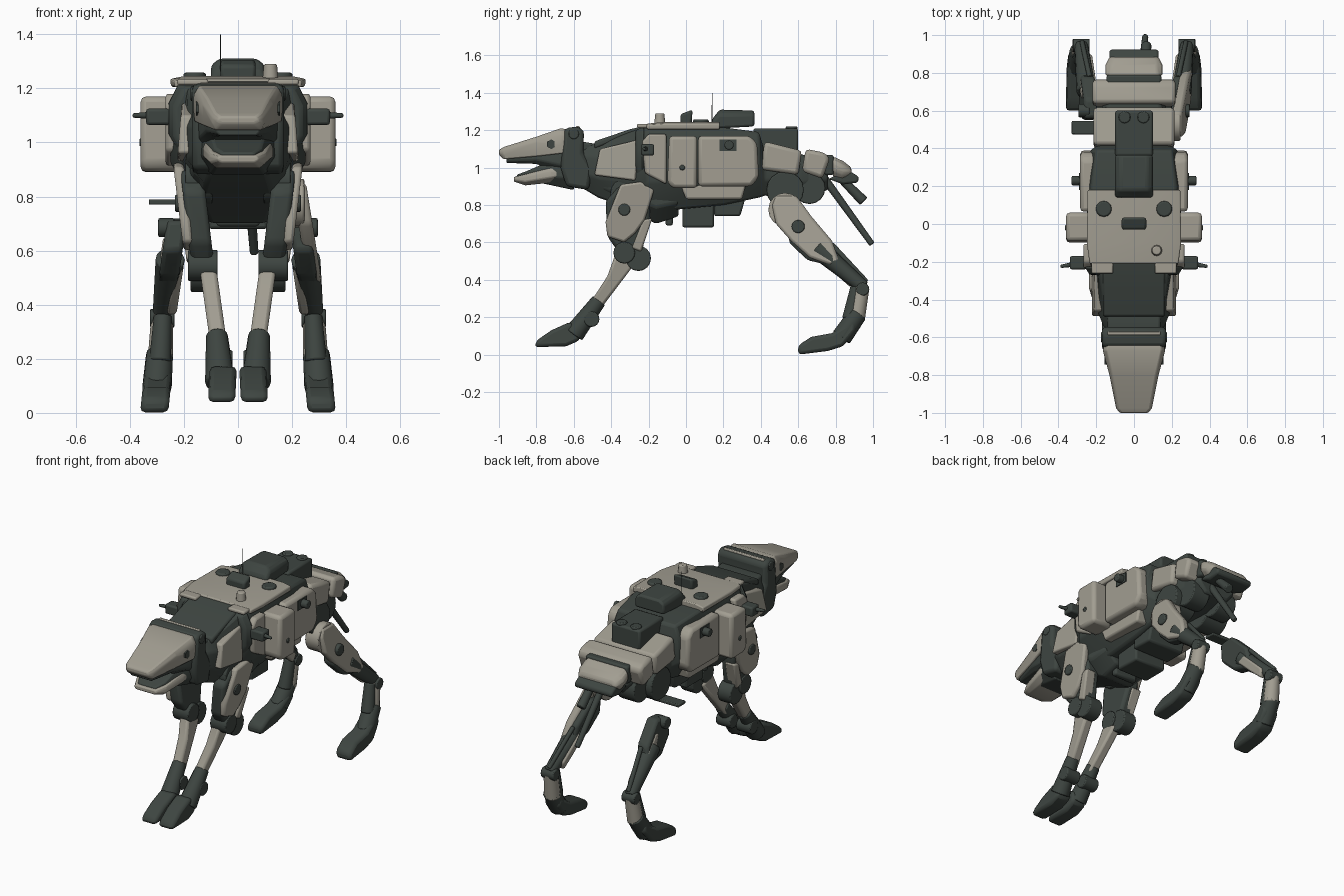
import bpy, bmesh, math
from mathutils import Vector, Matrix


def material(name, rgb):
    m = bpy.data.materials.new(name)
    m.diffuse_color = (*rgb, 1)
    return m


LIGHT = material("warm grey armour", (0.36, 0.34, 0.285))
DARK = material("dark green frame", (0.048, 0.060, 0.053))
BOTH = (1, -1)


def finish(name, bm, mat, bevel=0.0):
    bmesh.ops.recalc_face_normals(bm, faces=bm.faces)
    me = bpy.data.meshes.new(name)
    bm.to_mesh(me)
    bm.free()
    me.materials.append(mat)
    ob = bpy.data.objects.new(name, me)
    bpy.context.collection.objects.link(ob)
    bpy.context.view_layer.objects.active = ob
    ob.select_set(True)
    bpy.ops.object.shade_smooth_by_angle(angle=math.radians(35))
    ob.select_set(False)
    if bevel:
        b = ob.modifiers.new("soft edges", "BEVEL")
        b.width, b.segments, b.limit_method = bevel, 2, "ANGLE"
    return ob


def skin(bm, rings):
    """Join rings of equal size and cap the ends."""
    vs = [[bm.verts.new(p) for p in r] for r in rings]
    n = len(vs[0])
    for a, b in zip(vs, vs[1:]):
        for i in range(n):
            bm.faces.new((a[i], a[(i + 1) % n], b[(i + 1) % n], b[i]))
    bm.faces.new(vs[0])
    bm.faces.new(vs[-1])


def prism(name, pts, x, w, mat, lean=0.0, bevel=0.012, sides=(1,)):
    """Side outline (y, z) extruded by half width w about x, leaning in x with height."""
    zm = sum(p[1] for p in pts) / len(pts)
    for s in sides:
        bm = bmesh.new()
        skin(bm, [[(s * (x + d * w + lean * (z - zm)), y, z) for y, z in pts] for d in (-1, 1)])
        finish(name, bm, mat, bevel)


def box(name, x, y, z, mat, bevel=0.012, sides=(1,)):
    """Box from (min, max) ranges."""
    pts = [(y[0], z[0]), (y[1], z[0]), (y[1], z[1]), (y[0], z[1])]
    prism(name, pts, (x[0] + x[1]) / 2, (x[1] - x[0]) / 2, mat, 0, bevel, sides)


def hull(name, sections, mat, bevel=0.012):
    """Eight-sided body through sections (y, z0, z1, bottom, middle, top half widths)."""
    bm = bmesh.new()
    rings = []
    for y, z0, z1, wb, wm, wt in sections:
        h = z1 - z0
        half = [(wb, z0), (wm, z0 + 0.35 * h), (wm, z0 + 0.75 * h), (wt, z1)]
        rings.append([(x, y, z) for x, z in half] + [(-x, y, z) for x, z in reversed(half)])
    skin(bm, rings)
    return finish(name, bm, mat, bevel)


def limb(name, a, b, r0, r1, mat, sides=(1,), n=12, bevel=0.006):
    """Tapered round bar between two points."""
    for s in sides:
        p, q = Vector((s * a[0], *a[1:])), Vector((s * b[0], *b[1:]))
        d = q - p
        bm = bmesh.new()
        mx = Matrix.Translation((p + q) / 2) @ d.to_track_quat("Z", "Y").to_matrix().to_4x4()
        bmesh.ops.create_cone(bm, cap_ends=True, segments=n, radius1=r0, radius2=r1,
                              depth=d.length, matrix=mx)
        finish(name, bm, mat, bevel)


def disc(name, x, y, z, r, w, mat, sides=(1,), n=16):
    limb(name, (x - w, y, z), (x + w, y, z), r, r, mat, sides, n)


# Body frame
hull("body_frame", [(-0.57, 0.90, 1.12, .10, .15, .11), (-0.47, 0.84, 1.13, .12, .19, .15),
                    (-0.27, 0.77, 1.20, .14, .205, .185), (-0.21, 0.76, 1.215, .15, .25, .22),
                    (0.20, 0.80, 1.215, .15, .25, .225), (0.39, 0.84, 1.19, .15, .23, .20),
                    (0.42, 0.85, 1.09, .14, .19, .17), (0.62, 0.84, 1.07, .12, .17, .14),
                    (0.76, 0.88, 1.04, .08, .13, .10)], DARK)
hull("front_bulkhead", [(-0.27, 0.93, 1.2, .19, .235, .20), (-0.225, 0.93, 1.22, .20, .262, .225)], DARK)
hull("chest", [(-0.45, 0.84, 1.0, .10, .17, .15), (-0.30, 0.77, 0.98, .13, .19, .17),
               (-0.16, 0.70, 0.95, .10, .19, .17), (-0.04, 0.74, 0.95, .10, .18, .16)], DARK)
box("belly_box", (-.11, .11), (-0.02, 0.15), (0.68, 0.86), DARK)
prism("belly_rear", [(0.15, 0.74), (0.29, 0.74), (0.33, 0.88), (0.15, 0.88)], 0, .13, DARK)
box("belly_foot", (-.08, .08), (-0.11, -0.07), (0.69, 0.8), DARK)

# Deck and its fittings
hull("top_deck", [(-0.21, 1.205, 1.235, .235, .235, .21), (-0.10, 1.205, 1.245, .245, .25, .20),
                  (0.18, 1.205, 1.245, .245, .245, .19)], LIGHT, 0.006)
box("deck_prong", (.11, .225), (-0.262, -0.2), (1.212, 1.234), LIGHT, .008, BOTH)
prism("front_deck_plate", [(-0.49, 1.10), (-0.30, 1.17), (-0.2, 1.2), (-0.2, 1.228),
                           (-0.3, 1.205), (-0.49, 1.14)], 0, .165, DARK)
hull("turret_box", [(0.14, 1.2, 1.26, .1, .1, .08), (0.18, 1.21, 1.31, .1, .1, .07),
                    (0.365, 1.22, 1.305, .1, .1, .07)], DARK)
box("spine_box", (-.1, .1), (0.36, 0.60), (1.08, 1.21), DARK)
for sx in BOTH:
    limb("spine_cap", (sx * .05, .565, 1.2), (sx * .05, .565, 1.22), .032, .032, DARK)
    limb("deck_cap", (sx * .16, .08, 1.23), (sx * .16, .08, 1.258), .045, .04, DARK)
prism("sight_box", [(-0.03, 1.23), (0.03, 1.23), (0.035, 1.31), (-0.03, 1.285)], 0, .065, DARK)
limb("deck_post", (.12, -.14, 1.23), (.12, -.14, 1.29), .03, .024, LIGHT)
limb("antenna", (-.065, .14, 1.2), (-.065, .14, 1.4), .003, .002, DARK, n=6, bevel=0)

# Side armour
prism("side_pod", [(-0.10, 0.92), (-0.07, 0.89), (0.06, 0.89), (0.06, 1.17), (-0.09, 1.17)],
      .29, .07, LIGHT, 0, .02, BOTH)
prism("rear_side_panel", [(0.065, 0.9), (0.35, 0.9), (0.39, 0.95), (0.38, 1.13), (0.34, 1.17),
                          (0.065, 1.17)], .235, .05, LIGHT, 0, .02, BOTH)
prism("front_side_panel", [(-0.22, 0.97), (-0.105, 0.91), (-0.105, 1.18), (-0.2, 1.18),
                           (-0.235, 1.14)], .235, .033, LIGHT, 0, .012, BOTH)
prism("side_skirt", [(0.0, 0.83), (0.30, 0.83), (0.32, 0.91), (-0.03, 0.91)], .19, .04, LIGHT, 0, .012, BOTH)
prism("shoulder_panel", [(-0.49, 0.96), (-0.27, 0.93), (-0.25, 1.15), (-0.46, 1.10)],
      .193, .024, LIGHT, -.08, .01, BOTH)
box("panel_port", (.28, .29), (0.18, 0.27), (1.09, 1.15), DARK, 0, BOTH)
disc("panel_knob", .305, .23, 1.12, .025, .025, DARK, BOTH)
disc("pod_knob", .285, -.02, 1.0, .015, .08, DARK, BOTH)
limb("side_gun", (.24, -.2, 1.1), (.39, -.225, 1.1), .02, .008, DARK, BOTH)
box("gun_mount", (.25, .34), (-0.24, -0.17), (1.065, 1.125), DARK, .01, BOTH)

# Hindquarters
prism("rump_panel", [(0.40, 0.99), (0.60, 0.96), (0.62, 1.09), (0.42, 1.14)], 0, .215, LIGHT, 0, .02)
prism("rump_rear", [(0.62, 0.98), (0.73, 0.94), (0.77, 1.05), (0.74, 1.08), (0.64, 1.10)], 0, .22, LIGHT, 0, .02)
box("tail_gap", (-.145, .145), (0.74, 0.79), (0.96, 1.068), DARK)
hull("tail_cover", [(0.785, 0.95, 1.06, .12, .152, .13), (0.84, 0.93, 1.035, .12, .152, .12),
                    (0.885, 0.95, 1.0, .10, .13, .10)], LIGHT, 0.015)
prism("tail_tip", [(0.76, 0.94), (0.84, 0.91), (0.92, 0.92), (0.925, 0.95), (0.87, 0.985)], 0, .13, DARK)
limb("tail_rod", (.03, .72, .97), (.06, .995, .59), .022, .016, DARK)
limb("tail_strut", (.06, .8, .97), (.065, .95, .82), .02, .028, DARK)
disc("hip_mass", .12, .53, .88, .1, .08, DARK, BOTH)
disc("hip_rear_mass", .1, .66, .89, .085, .06, DARK, BOTH)
box("hip_plate", (-.33, -.15), (0.475, 0.545), (0.77, 0.79), DARK, .005)

# Neck and head
prism("neck", [(-0.62, 0.94), (-0.44, 0.9), (-0.44, 1.12), (-0.56, 1.14), (-0.62, 1.12)], 0, .14, DARK)
prism("neck_collar", [(-0.67, 1.0), (-0.64, 0.9), (-0.52, 0.88), (-0.5, 1.0), (-0.55, 1.08),
                      (-0.545, 1.2), (-0.58, 1.22), (-0.65, 1.21)], 0, .17, DARK, 0, .02)
box("collar_band", (-.14, .14), (-0.588, -0.568), (1.2, 1.222), LIGHT, .005)
disc("collar_bolt", .165, -.6, 1.18, .028, .01, DARK, BOTH)
hull("head_shell", [(-1.0, 1.07, 1.095, .06, .075, .065), (-0.975, 1.045, 1.11, .085, .095, .085),
                    (-0.80, 1.06, 1.165, .125, .13, .115), (-0.67, 1.075, 1.21, .16, .165, .145),
                    (-0.635, 1.08, 1.205, .155, .16, .14)], LIGHT, .01)
hull("upper_mouth", [(-0.96, 1.025, 1.06, .07, .08, .07), (-0.80, 1.02, 1.08, .09, .12, .11),
                     (-0.64, 0.95, 1.12, .11, .15, .14)], DARK)
hull("lower_jaw", [(-0.92, 0.925, 0.95, .06, .075, .065), (-0.86, 0.905, 0.965, .08, .105, .10),
                   (-0.72, 0.92, 1.0, .09, .13, .12), (-0.67, 0.94, 0.99, .09, .125, .11)], LIGHT)
hull("throat", [(-0.905, 0.94, 0.962, .05, .06, .055), (-0.85, 0.93, 0.982, .07, .09, .085),
                (-0.74, 0.91, 1.03, .08, .115, .10), (-0.6, 0.88, 1.06, .10, .15, .13)], DARK)
for s in BOTH:
    limb("eye_plate", (s * .145, -.72, 1.125), (s * .156, -.72, 1.125), .026, .026, DARK, n=6, bevel=0)

# Front legs
disc("shoulder_joint", .145, -.32, .86, .085, .05, DARK, BOTH)
prism("front_thigh_frame", [(-0.43, 0.82), (-0.36, 0.9), (-0.2, 0.87), (-0.19, 0.72), (-0.24, 0.54),
                            (-0.34, 0.52), (-0.42, 0.63)], .15, .042, DARK, .12, .018, BOTH)
prism("front_thigh_plate", [(-0.35, 0.91), (-0.24, 0.925), (-0.17, 0.88), (-0.22, 0.72), (-0.27, 0.65),
                            (-0.33, 0.60), (-0.42, 0.63), (-0.43, 0.71)], .20, .02, LIGHT, .12, .012, BOTH)
prism("front_thigh_strip", [(-0.23, 0.72), (-0.18, 0.73), (-0.24, 0.55), (-0.29, 0.57)],
      .165, .035, LIGHT, .12, .01, BOTH)
disc("front_thigh_bolt", .215, -.33, .775, .032, .018, DARK, BOTH)
disc("elbow_front", .13, -.33, .545, .058, .055, DARK, BOTH)
disc("elbow_rear", .13, -.255, .515, .068, .045, DARK, BOTH)
prism("forearm", [(-0.38, 0.53), (-0.27, 0.49), (-0.46, 0.24), (-0.53, 0.25), (-0.42, 0.42)],
      .09, .031, LIGHT, .14, .014, BOTH)
limb("wrist", (.078, -.465, .29), (.066, -.60, .11), .04, .056, DARK, BOTH)
disc("wrist_joint", .07, -.505, .19, .042, .05, DARK, BOTH)
prism("front_foot", [(-0.62, 0.175), (-0.56, 0.14), (-0.57, 0.075), (-0.64, 0.045), (-0.81, 0.04),
                     (-0.80, 0.075), (-0.72, 0.13)], .058, .05, DARK, -.05, .018, BOTH)

# Rear legs: the hip end and full thigh armour exist on one side only
disc("rear_hip_disc", .2, .53, .775, .09, .045, LIGHT)
disc("rear_hip_core", .165, .53, .775, .05, .03, DARK)
prism("rear_thigh_plate", [(0.46, 0.80), (0.48, 0.85), (0.59, 0.85), (0.67, 0.74), (0.78, 0.61),
                           (0.82, 0.50), (0.77, 0.48), (0.66, 0.52), (0.56, 0.61), (0.48, 0.70)],
      .255, .026, LIGHT, -.16, .014)
prism("rear_thigh_frame", [(0.56, 0.71), (0.66, 0.72), (0.78, 0.60), (0.8, 0.47), (0.65, 0.505),
                           (0.55, 0.6)], .242, .037, DARK, -.14, .016, BOTH)
prism("rear_thigh_patch", [(0.66, 0.64), (0.69, 0.65), (0.78, 0.56), (0.80, 0.49), (0.71, 0.54)],
      .265, .022, LIGHT, -.14, .01, (-1,))
disc("rear_thigh_bolt", .265, .6, .685, .035, .03, DARK, BOTH)
limb("rear_shank", (.25, .70, .57), (.28, .95, .36), .055, .036, DARK, BOTH)
prism("rear_shank_plate", [(0.70, 0.53), (0.76, 0.55), (0.90, 0.41), (0.88, 0.36), (0.8, 0.43)],
      .232, .018, LIGHT, -.15, .01, BOTH)
limb("rear_tendon", (.235, .78, .59), (.275, .965, .39), .014, .014, DARK, BOTH, 8)
disc("hock", .28, .945, .35, .035, .045, DARK, BOTH)
limb("rear_cannon", (.28, .94, .36), (.288, .91, .19), .042, .048, LIGHT, BOTH)
limb("rear_cannon_front", (.278, .912, .36), (.288, .875, .19), .034, .042, DARK, BOTH)
limb("rear_ankle", (.29, .92, .22), (.30, .83, .09), .05, .055, DARK, BOTH)
prism("rear_foot", [(0.90, 0.19), (0.91, 0.13), (0.84, 0.045), (0.76, 0.02), (0.60, 0.0),
                    (0.60, 0.05), (0.67, 0.095), (0.78, 0.115)], .302, .052, DARK, -.1, .018, BOTH)
